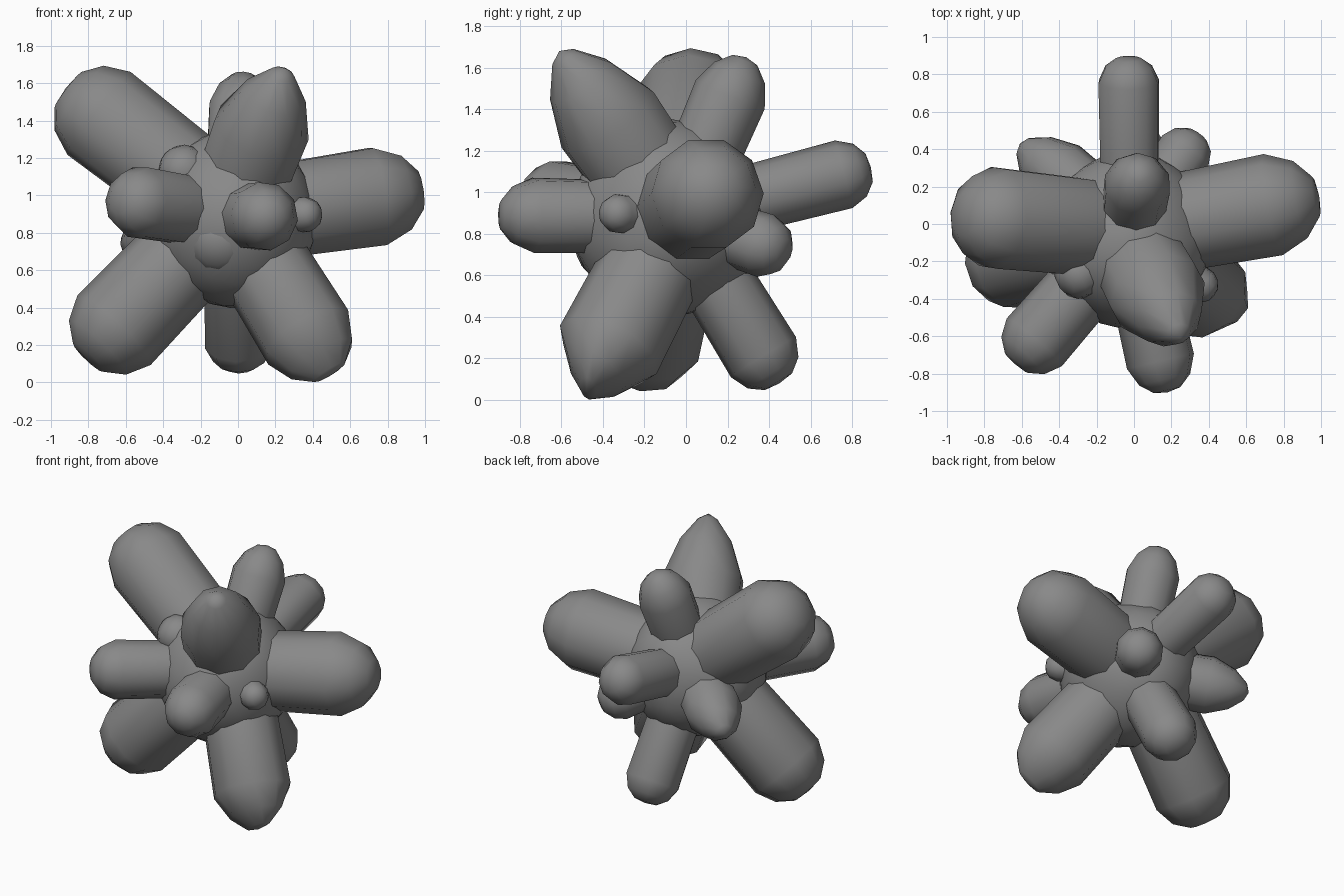
import bpy, bmesh, math, random
from mathutils import Vector

random.seed(4)
if "Cube" in bpy.data.objects:
    bpy.data.objects.remove(bpy.data.objects["Cube"], do_unlink=True)

grey = bpy.data.materials.new("stone_grey")
grey.use_nodes = True
grey.diffuse_color = (0.25, 0.25, 0.25, 1)
bsdf = next(n for n in grey.node_tree.nodes if n.type == "BSDF_PRINCIPLED")
bsdf.inputs["Base Color"].default_value = grey.diffuse_color

CENTRE = (-0.02, -0.04, 0.88)
SIDES = 10
BLUNT = [(0.42, 0.05), (0.78, 0.32), (1.0, 0.8)]
SHARP = [(0.25, 0.15), (0.66, 0.70), (1.0, 1.6)]


def finish(name, bm):
    bmesh.ops.recalc_face_normals(bm, faces=bm.faces)
    mesh = bpy.data.meshes.new(name)
    bm.to_mesh(mesh)
    bm.free()
    mesh.materials.append(grey)
    obj = bpy.data.objects.new(name, mesh)
    bpy.context.collection.objects.link(obj)
    bpy.ops.object.select_all(action="DESELECT")
    obj.select_set(True)
    bpy.context.view_layer.objects.active = obj
    bpy.ops.object.shade_smooth_by_angle(angle=math.radians(50))


def lobe(name, tip, radius, point=0.0, start=CENTRE, pinch=0.0):
    """Faceted finger from the core to its tip.
    point blends blunt to sharp, pinch narrows the end front to back."""
    tip, start = Vector(tip), Vector(start)
    axis = tip - start
    length = axis.length
    axis.normalize()
    up = axis.cross(Vector((0, 1, 0.01))).normalized()
    side = up.cross(axis)
    rings = [(b[0] + (s[0] - b[0]) * point, b[1] + (s[1] - b[1]) * point)
             for b, s in zip(BLUNT, SHARP)]
    levels = [(r * radius, length - d * radius) for r, d in rings]
    levels.append((radius * 0.95, min(0.2, levels[-1][1] - 0.05)))
    turn = random.random() * math.tau
    bm = bmesh.new()
    loops = []
    for k, (r, along) in enumerate(levels):
        narrow = 1 - pinch * max(0, 1 - k / 2)
        loop = []
        for i in range(SIDES):
            a = turn + math.tau * i / SIDES
            around = side * math.cos(a) * narrow + up * math.sin(a)
            loop.append(bm.verts.new(start + axis * along + around * r))
        loops.append(loop)
    top = bm.verts.new(tip)
    for i in range(SIDES):
        j = (i + 1) % SIDES
        bm.faces.new((top, loops[0][i], loops[0][j]))
        for a, b in zip(loops, loops[1:]):
            bm.faces.new((a[i], b[i], b[j], a[j]))
    bm.faces.new(loops[-1])
    finish(name, bm)


# Lumpy central body
bm = bmesh.new()
bmesh.ops.create_icosphere(bm, subdivisions=3, radius=0.47)
for v in bm.verts:
    x, y, z = v.co * 9
    v.co *= 1 + 0.02 * (math.sin(x + 1) + math.sin(y) * math.cos(z))
    v.co += Vector((-0.035, -0.08, 0.875))
finish("core", bm)

# Large lobes
lobe("upper_right_lobe", (-0.92, 0.05, 1.575), 0.28)
lobe("left_lobe", (0.99, 0.15, 1.03), 0.275, 0.15)
lobe("upper_front_spike", (0.25, -0.61, 1.68), 0.265, 1.0, (-0.05, -0.05, 0.88))
lobe("lower_right_lobe", (-0.81, -0.23, 0.125), 0.27, 0.0, (-0.06, -0.04, 0.91))
lobe("lower_front_lobe", (0.50, -0.48, 0.04), 0.26, 0.25, pinch=0.55)

# Medium lobes
lobe("top_back_lobe", (0.03, 0.29, 1.65), 0.18, 0.35)
lobe("lower_back_lobe", (0.01, 0.45, 0.08), 0.185)
lobe("back_lobe", (-0.03, 0.89, 1.12), 0.168)
lobe("front_lobe", (0.18, -0.90, 0.89), 0.185, 0.15)
lobe("front_right_lobe", (-0.635, -0.75, 0.98), 0.195)

# Small lobes and knobs
lobe("back_right_lobe", (-0.61, 0.43, 0.73), 0.19, 0.7)
lobe("back_left_lobe", (0.34, 0.48, 0.71), 0.155)
lobe("side_knob", (0.43, -0.38, 0.90), 0.095)
lobe("shoulder_knob", (-0.37, -0.33, 1.21), 0.14)
lobe("belly_knob", (-0.13, -0.52, 0.70), 0.20)
